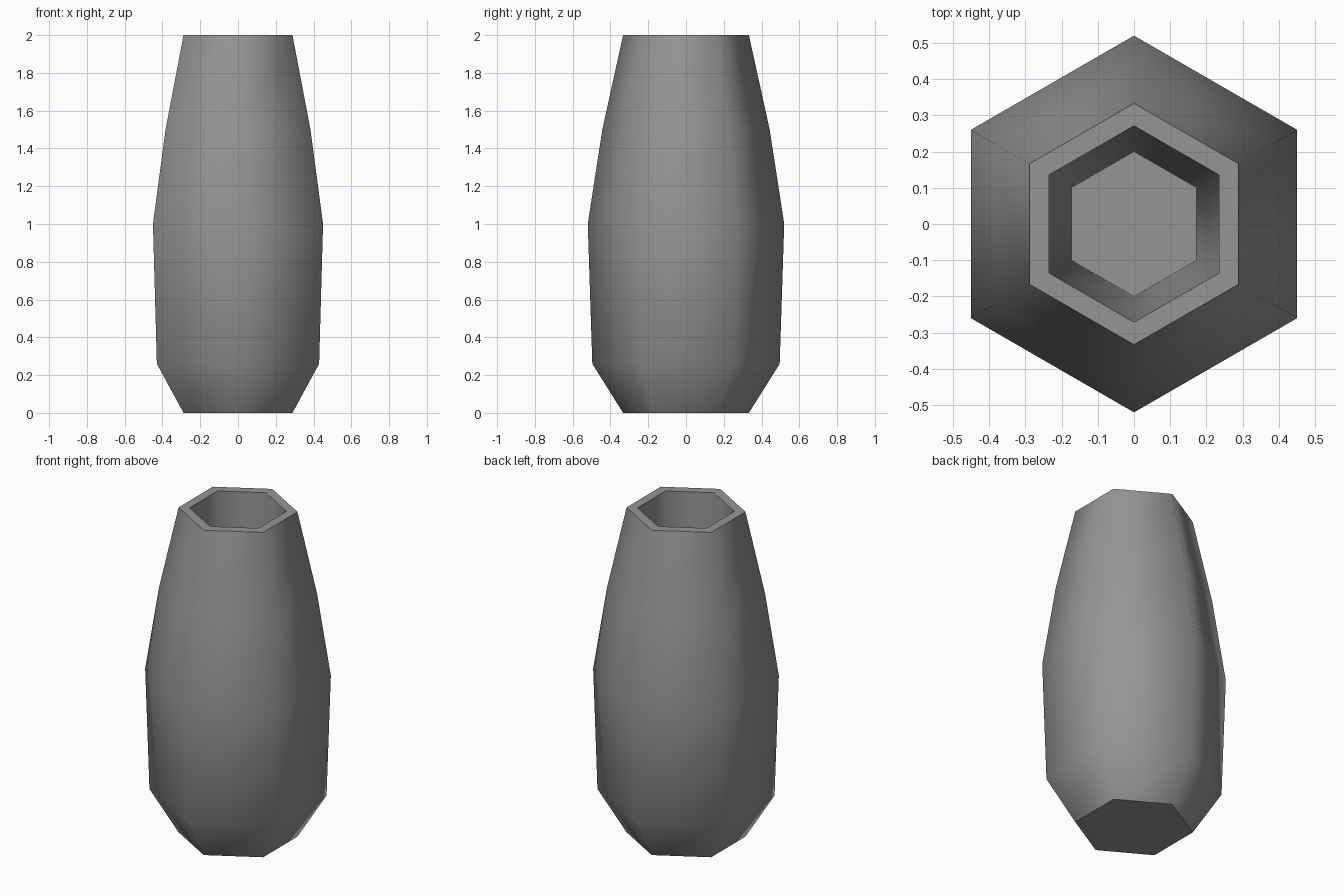
import bpy, bmesh, math

cube = bpy.data.objects.get("Cube")
if cube:
    bpy.data.objects.remove(cube, do_unlink=True)

SIDES = 6

# Single grey material
grey = bpy.data.materials.new("warm_grey_clay")
grey.use_nodes = True
colour = (0.3, 0.3, 0.3, 1)
grey.diffuse_color = colour
grey.node_tree.nodes["Principled BSDF"].inputs["Base Color"].default_value = colour

# Vase profile (radius, height): outside from foot to rim, then inside to floor
profile = [(0.333, 0), (0.496, 0.26), (0.52, 1.0), (0.443, 1.5), (0.333, 2.0),
           (0.271, 2.0), (0.2, 0.2)]


def ring(bm, radius, z):
    """One hexagonal loop with corners at the front and back."""
    angles = [math.pi / 2 + i * math.tau / SIDES for i in range(SIDES)]
    return [bm.verts.new((radius * math.cos(a), radius * math.sin(a), z)) for a in angles]


bm = bmesh.new()
rings = [ring(bm, r, z) for r, z in profile]

# Walls and rim between neighbouring loops
for low, high in zip(rings, rings[1:]):
    for i in range(SIDES):
        j = (i + 1) % SIDES
        bm.faces.new((low[i], low[j], high[j], high[i]))

# Underside and inner floor
bm.faces.new(rings[0][::-1])
bm.faces.new(rings[-1])
bm.normal_update()

# Smooth walls, flat horizontal faces with crisp borders
for face in bm.faces:
    face.smooth = abs(face.normal.z) < 0.9
for edge in bm.edges:
    edge.smooth = all(f.smooth for f in edge.link_faces)

mesh = bpy.data.meshes.new("vase")
bm.to_mesh(mesh)
bm.free()
mesh.materials.append(grey)
vase = bpy.data.objects.new("vase", mesh)
bpy.context.collection.objects.link(vase)
